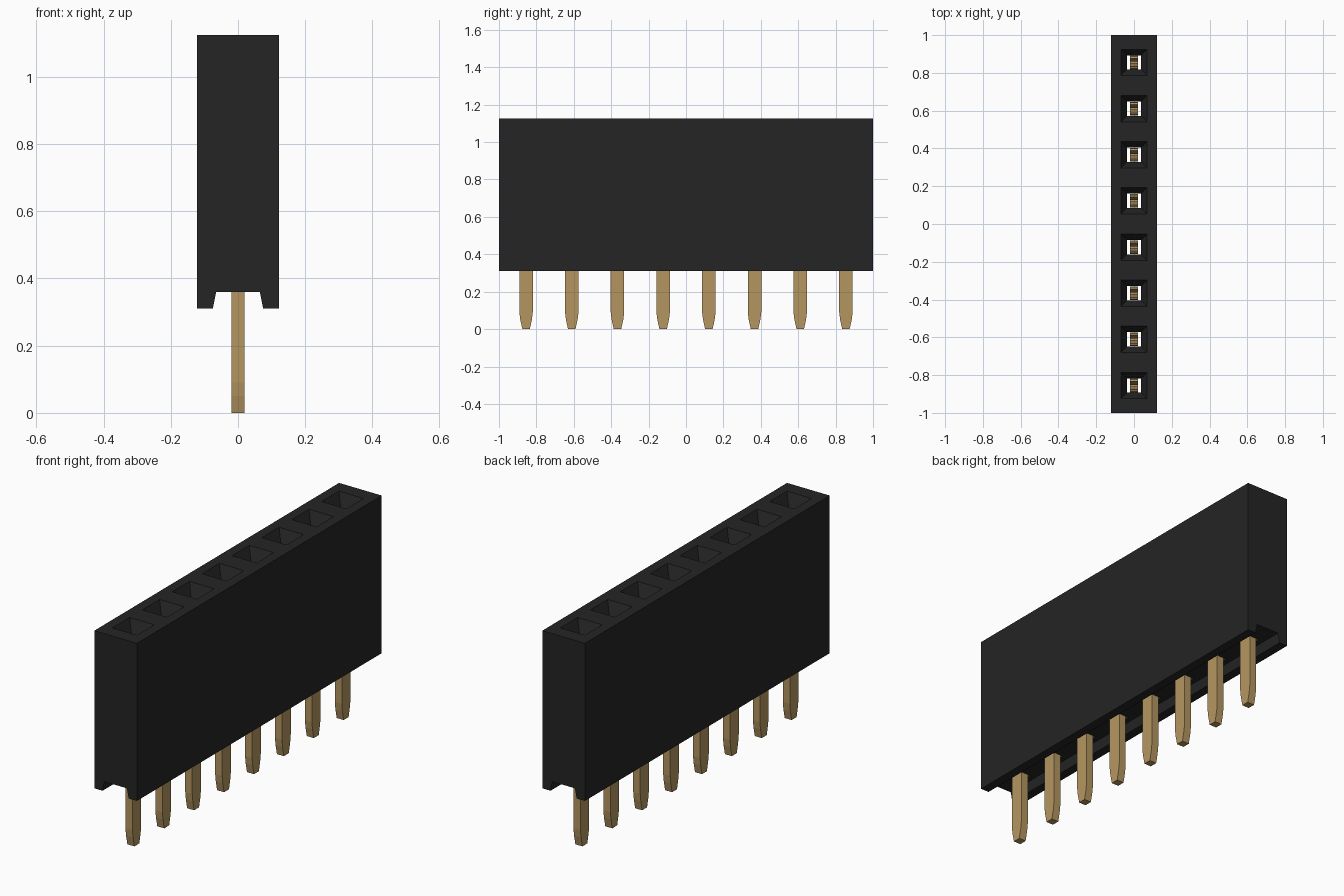
import bpy, bmesh

if "Cube" in bpy.data.objects:
    bpy.data.objects.remove(bpy.data.objects["Cube"])

PINS, PITCH = 8, 0.2443
PIN_Y = [(i - (PINS - 1) / 2) * PITCH for i in range(PINS)]


def material(name, rgb):
    m = bpy.data.materials.new(name)
    m.diffuse_color = (*rgb, 1)
    m.use_nodes = True
    m.node_tree.nodes["Principled BSDF"].inputs["Base Color"].default_value = m.diffuse_color
    return m


black = material("black plastic", (0.018, 0.018, 0.018))
gold = material("gold metal", (0.46, 0.305, 0.118))


def make_object(name, bm, mat):
    bmesh.ops.recalc_face_normals(bm, faces=bm.faces)
    me = bpy.data.meshes.new(name)
    bm.to_mesh(me)
    bm.free()
    me.materials.append(mat)
    ob = bpy.data.objects.new(name, me)
    bpy.context.collection.objects.link(ob)
    return ob


def extrude_profile(points, offset):
    """Make a solid from a closed 3D outline pushed along offset."""
    bm = bmesh.new()
    face = bm.faces.new([bm.verts.new(p) for p in points])
    out = bmesh.ops.extrude_face_region(bm, geom=[face])
    moved = [v for v in out["geom"] if isinstance(v, bmesh.types.BMVert)]
    bmesh.ops.translate(bm, verts=moved, vec=offset)
    return bm


def mirrored(half):
    return half + [(-a, z) for a, z in reversed(half)]


# housing: long block with a tapered channel along the underside
half = [(0.065, 0.36), (0.075, 0.31), (0.122, 0.31), (0.122, 1.125)]
housing = make_object("housing", extrude_profile(
    [(x, -1, z) for x, z in mirrored(half)], (0, 2, 0)), black)

# socket cutter: square shaft opening into a funnel at the top
bm = bmesh.new()
sections = [(0.038, 0.33), (0.038, 1.06), (0.07, 1.125), (0.07, 1.2)]
for cy in PIN_Y:
    rings = [[bm.verts.new((sx * r, cy + sy * r, z))
              for sx, sy in ((-1, -1), (1, -1), (1, 1), (-1, 1))]
             for r, z in sections]
    bm.faces.new(rings[0])
    bm.faces.new(rings[-1])
    for lo, hi in zip(rings, rings[1:]):
        for k in range(4):
            n = (k + 1) % 4
            bm.faces.new((lo[k], lo[n], hi[n], hi[k]))
cutter = make_object("socket_cutter", bm, black)
cutter.hide_render = True
cutter.hide_set(True)
cut = housing.modifiers.new("sockets", 'BOOLEAN')
cut.operation, cut.solver, cut.object = 'DIFFERENCE', 'EXACT', cutter

# contact pins: tapered tail, with two springy tines inside the socket
half = [(0.020, 0.0), (0.031, 0.05), (0.036, 0.09), (0.036, 0.55),
        (0.018, 0.88), (0.032, 0.98), (0.022, 0.985), (0.004, 0.88),
        (0.014, 0.55)]
for i, cy in enumerate(PIN_Y):
    make_object(f"contact_pin_{i + 1}", extrude_profile(
        [(-0.02, cy + y, z) for y, z in mirrored(half)], (0.04, 0, 0)), gold)
